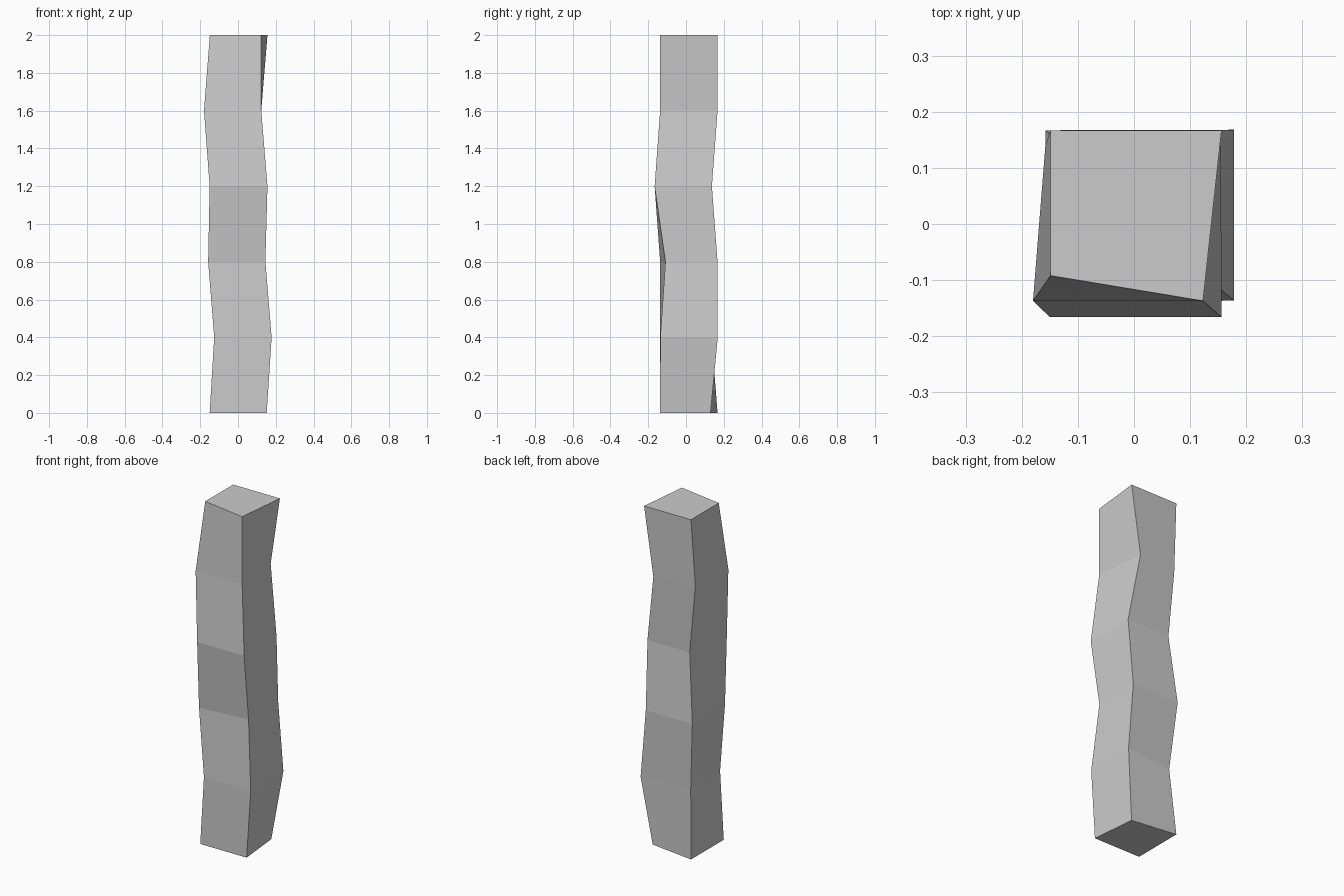
import bpy, bmesh

if "Cube" in bpy.data.objects:
    bpy.data.objects.remove(bpy.data.objects["Cube"])

# Cross-sections from bottom to top: front-left, front-right, back-right, back-left
STEP = 0.4
RINGS = [
    [(-.15, -.137), (.152, -.137), (.126, .13), (-.149, .167)],
    [(-.126, -.137), (.178, -.136), (.178, .168), (-.126, .136)],
    [(-.158, -.137), (.145, -.109), (.145, .167), (-.158, .167)],
    [(-.15, -.166), (.156, -.166), (.155, .137), (-.12, .137)],
    [(-.18, -.137), (.123, -.137), (.096, .167), (-.158, .139)],
    [(-.149, -.092), (.123, -.137), (.156, .167), (-.149, .167)],
]

# Rough-hewn square post, skinned between the sections
bm = bmesh.new()
rings = [[bm.verts.new((x, y, i * STEP)) for x, y in ring]
         for i, ring in enumerate(RINGS)]
for low, high in zip(rings, rings[1:]):
    for k in range(4):
        n = (k + 1) % 4
        bm.faces.new((low[k], low[n], high[n], high[k]))

# End caps
bm.faces.new(reversed(rings[0]))
bm.faces.new(rings[-1])

mesh = bpy.data.meshes.new("wooden_post")
bm.to_mesh(mesh)
bm.free()
post = bpy.data.objects.new("wooden_post", mesh)
bpy.context.collection.objects.link(post)
